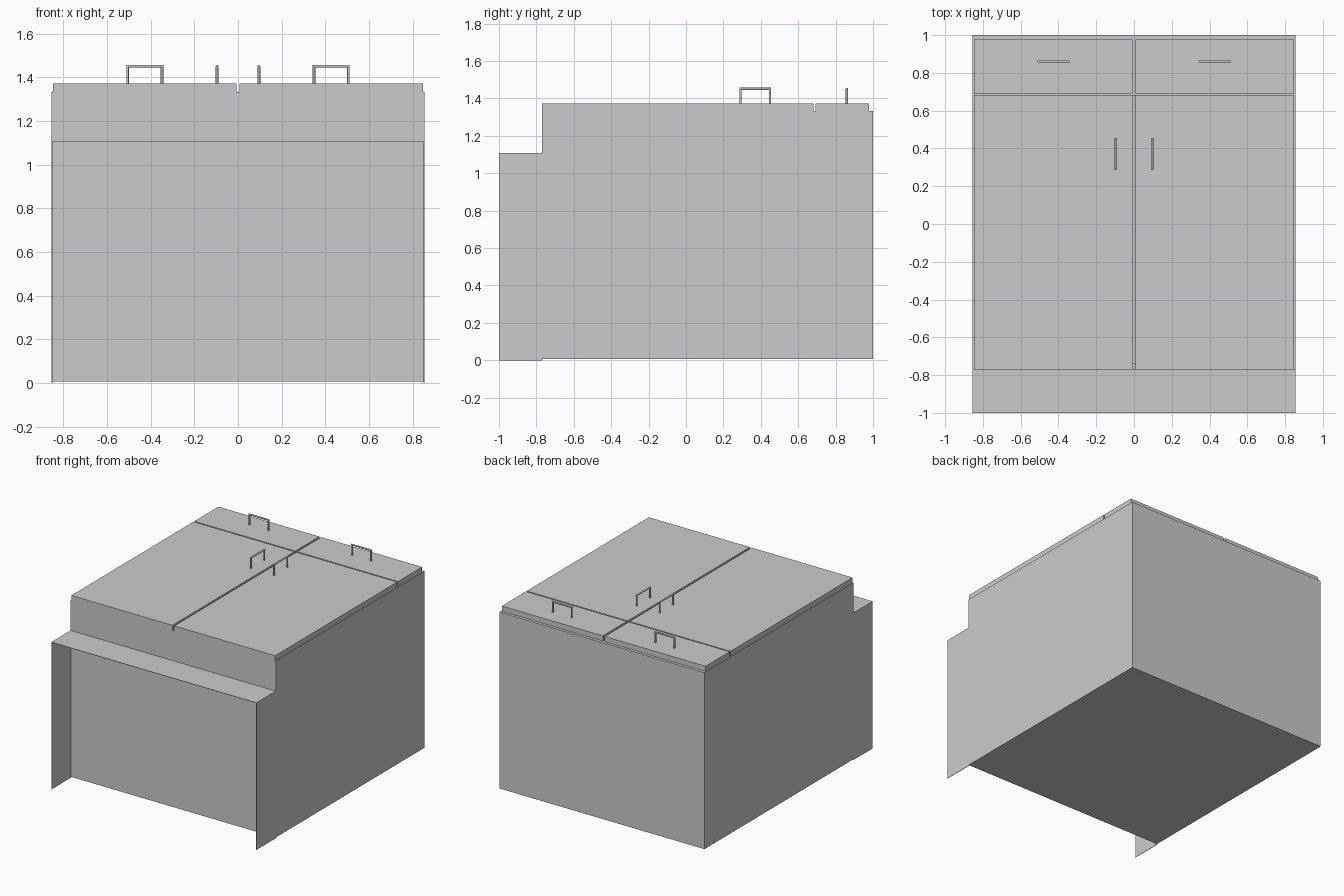
import bpy
from mathutils import Vector

cube = bpy.data.objects.get("Cube")
if cube:
    bpy.data.objects.remove(cube, do_unlink=True)

# One plain grey for everything
grey = bpy.data.materials.new("plain grey")
grey.use_nodes = True
colour = (0.6, 0.6, 0.6, 1)
grey.diffuse_color = colour
grey.node_tree.nodes["Principled BSDF"].inputs["Base Color"].default_value = colour


def box(name, low, high):
    """Box between two opposite corners."""
    low, high = Vector(low), Vector(high)
    bpy.ops.mesh.primitive_cube_add(size=1, location=(low + high) / 2)
    ob = bpy.context.object
    ob.name = name
    ob.scale = high - low
    bpy.ops.object.transform_apply(location=False, rotation=False, scale=True)
    ob.data.materials.append(grey)
    return ob


def rod(start, end, radius):
    """Round bar between two points."""
    start, end = Vector(start), Vector(end)
    axis = end - start
    bpy.ops.mesh.primitive_cylinder_add(
        vertices=12, radius=radius, depth=axis.length, location=(start + end) / 2,
        rotation=axis.to_track_quat('Z', 'Y').to_euler())
    ob = bpy.context.object
    ob.data.materials.append(grey)
    return ob


def handle(name, centre, direction):
    """Bar handle on two posts."""
    r, half = 0.006, 0.079
    c, d = Vector(centre), Vector(direction)
    up = Vector((0, 0, 0.079))
    a, b = c - d * half, c + d * half
    parts = [rod(a, a + up, r), rod(b, b + up, r),
             rod(a + up - d * r, b + up + d * r, r)]
    bpy.ops.object.select_all(action='DESELECT')
    for p in parts:
        p.select_set(True)
    bpy.context.view_layer.objects.active = parts[0]
    bpy.ops.object.join()
    parts[0].name = name
    bpy.ops.object.shade_smooth_by_angle(angle=0.7)


W = 0.854                  # half width
FOOT, KICK, TOP = -1.0, -0.77, 1.0    # foot end, kick board, top end
BASE, FACE, FRONT = 0.006, 1.333, 1.372   # back panel, carcass edge, door face
T = 0.035                  # panel thickness
SHEET = 0.003              # thin toe panels
GAP = 0.008                # half the gap between doors

# Carcass, lying on its back
box("back_panel", (-W, KICK, BASE), (W, TOP, BASE + T))
box("floor_panel", (-W + T, KICK, BASE + T), (W - T, KICK + T, FACE))
box("top_panel", (-W + T, TOP - T, BASE + T), (W - T, TOP, FACE))
box("drawer_rail", (-W + T, 0.678, FACE - T), (W - T, TOP - T, FACE))

# Sides, toe cheeks, doors, drawer fronts and handles
for side, s in (("right", -1), ("left", 1)):
    def pair(name, x0, x1, y0, y1, z0, z1):
        xs = sorted((s * x0, s * x1))
        box(f"{side}_{name}", (xs[0], y0, z0), (xs[1], y1, z1))

    pair("side_panel", W - T, W, KICK, TOP, BASE + T, FACE)
    pair("toe_cheek", W - SHEET, W, FOOT, KICK, 0, 1.107)
    pair("door", GAP, W - 0.006, KICK, 0.682, FACE, FRONT)
    pair("drawer_front", GAP, W - 0.006, 0.692, 0.978, FACE, FRONT)
    handle(f"{side}_door_handle", (s * 0.096, 0.37, FRONT), (0, 1, 0))
    handle(f"{side}_drawer_handle", (s * 0.427, 0.86, FRONT), (1, 0, 0))

# Toe board
box("toe_board", (-W, FOOT, 1.107 - SHEET), (W, KICK, 1.107))
